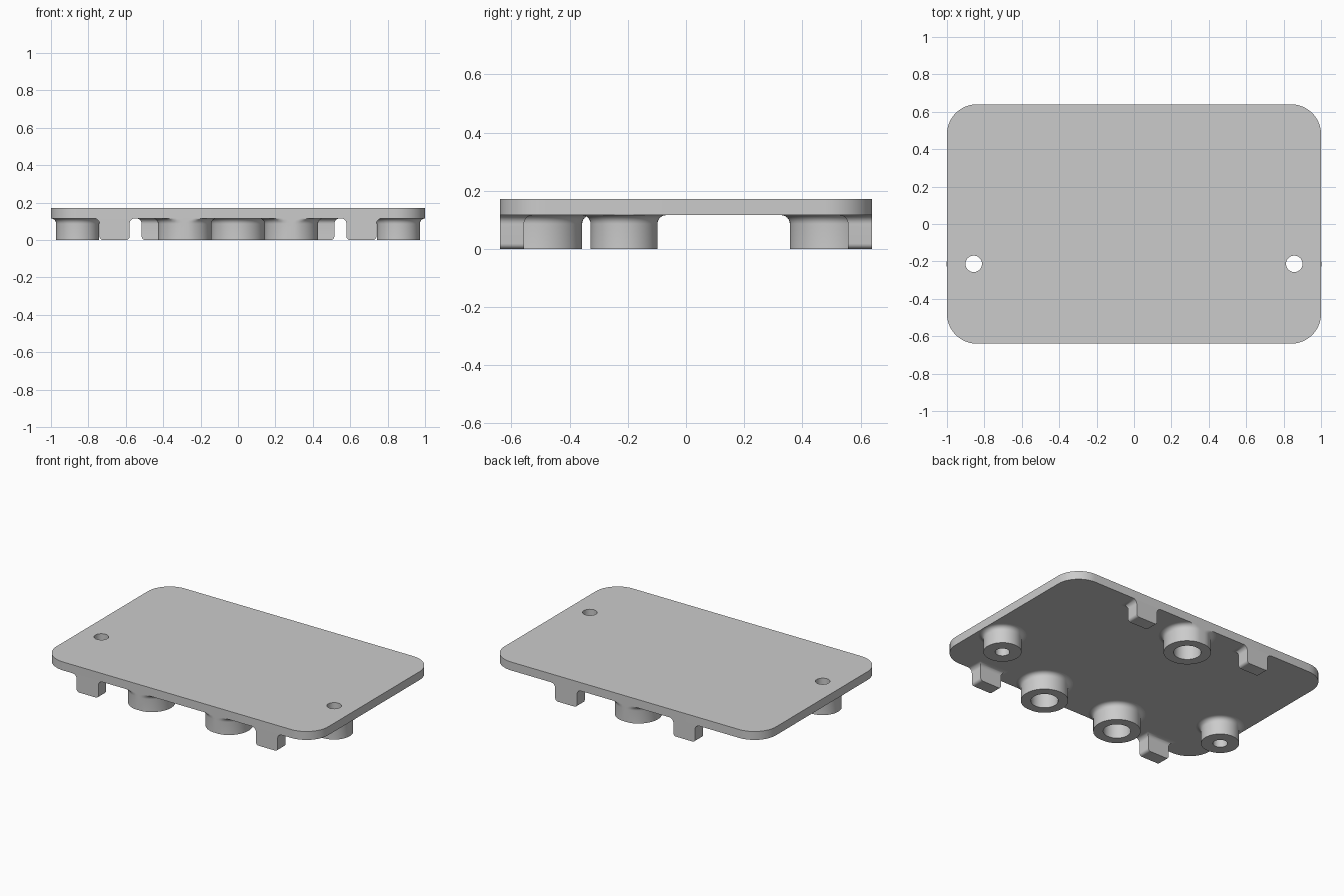
import bpy, bmesh, math
from math import sin, cos, pi

cube = bpy.data.objects.get("Cube")
if cube:
    bpy.data.objects.remove(cube, do_unlink=True)

HALF_X, HALF_Y, CORNER = 1.0, 0.64, 0.16
UNDER, TOP = 0.116, 0.172       # plate faces
FILLET, SEGS = 0.03, 48
SCREW_X, SCREW_Y, SCREW_R = 0.857, -0.213, 0.044

grey = bpy.data.materials.new("light grey")
grey.use_nodes = True
COLOUR = (0.6, 0.6, 0.6, 1)
grey.diffuse_color = COLOUR
grey.node_tree.nodes["Principled BSDF"].inputs["Base Color"].default_value = COLOUR


def finish(name, mesh):
    """Link a mesh as a shaded grey part."""
    mesh.materials.clear()
    mesh.materials.append(grey)
    ob = bpy.data.objects.new(name, mesh)
    bpy.context.collection.objects.link(ob)
    bpy.ops.object.select_all(action='DESELECT')
    ob.select_set(True)
    bpy.context.view_layer.objects.active = ob
    bpy.ops.object.shade_smooth_by_angle(angle=math.radians(35))
    return ob


def loft(name, rings, cap_start=False):
    """Skin a list of closed rings of equal length."""
    bm = bmesh.new()
    loops = [[bm.verts.new(p) for p in ring] for ring in rings]
    n = len(loops[0])
    for a, b in zip(loops, loops[1:]):
        for i in range(n):
            j = (i + 1) % n
            bm.faces.new((a[i], a[j], b[j], b[i]))
    if cap_start:
        bm.faces.new(loops[0][::-1])
    mesh = bpy.data.meshes.new(name)
    bm.to_mesh(mesh)
    bm.free()
    return finish(name, mesh)


def circle(x, y, r, z=0.0):
    return [(x + r * cos(2 * pi * i / SEGS), y + r * sin(2 * pi * i / SEGS), z)
            for i in range(SEGS)]


def fillet_steps(steps=6):
    """Outward flare and height of the fillet under the plate, rising."""
    for i in range(steps + 1):
        a = pi / 2 * i / steps
        yield FILLET * (1 - cos(a)), UNDER - FILLET + FILLET * sin(a)


# Plate: rounded rectangle with two screw holes
outline = []
for k, (sx, sy) in enumerate([(1, 1), (-1, 1), (-1, -1), (1, -1)]):
    for i in range(13):
        a = pi / 2 * (k + i / 12)
        outline.append((sx * (HALF_X - CORNER) + CORNER * cos(a),
                        sy * (HALF_Y - CORNER) + CORNER * sin(a), 0))
curve = bpy.data.curves.new("plate_outline", 'CURVE')
curve.dimensions = '2D'
curve.fill_mode = 'BOTH'
curve.extrude = (TOP - UNDER) / 2
for pts in (outline, circle(SCREW_X, SCREW_Y, SCREW_R), circle(-SCREW_X, SCREW_Y, SCREW_R)):
    spline = curve.splines.new('POLY')
    spline.points.add(len(pts) - 1)
    for p, co in zip(spline.points, pts):
        p.co = (*co, 1)
    spline.use_cyclic_u = True
helper = bpy.data.objects.new("plate_outline", curve)
bpy.context.collection.objects.link(helper)
bpy.context.view_layer.update()
plate_mesh = bpy.data.meshes.new_from_object(
    helper.evaluated_get(bpy.context.evaluated_depsgraph_get()))
bpy.data.objects.remove(helper, do_unlink=True)
bm = bmesh.new()
bm.from_mesh(plate_mesh)
bmesh.ops.remove_doubles(bm, verts=bm.verts, dist=0.0001)
bmesh.ops.recalc_face_normals(bm, faces=bm.faces)
bm.to_mesh(plate_mesh)
bm.free()
plate = finish("plate", plate_mesh)
plate.location.z = (TOP + UNDER) / 2


# Hollow bosses flaring into the plate, trimmed at its edge
def boss(name, x, y, r, bore):
    profile = [(bore, UNDER), (bore, 0), (r, 0)]
    profile += [(r + out, z) for out, z in fillet_steps()]
    rings = [[(px, max(-HALF_Y, min(HALF_Y, py)), pz)
              for px, py, pz in circle(x, y, rad, z)] for rad, z in profile]
    loft(name, rings)


for side, s in (("left", 1), ("right", -1)):
    boss(f"screw_boss_{side}", s * SCREW_X, SCREW_Y, 0.115, SCREW_R)
    boss(f"front_boss_{side}", s * 0.285, -0.5, 0.143, 0.083)
boss("back_boss", 0, 0.5, 0.143, 0.083)


# Edge tabs: flush with the plate edge, rounded below, flared above
def tab(name, x, face, half=0.08, depth=0.083, r=0.018):
    levels = [(half - r + r * sin(pi / 8 * i), depth, r - r * cos(pi / 8 * i))
              for i in range(5)]
    levels += [(half + out, depth + out, z) for out, z in fillet_steps()]
    rings = []
    for w, d, z in levels:
        outer, inner = face * HALF_Y, face * (HALF_Y - d)
        ring = [(x - w, outer, z), (x + w, outer, z), (x + w, inner, z), (x - w, inner, z)]
        rings.append(ring if face < 0 else ring[::-1])
    loft(name, rings, cap_start=True)


for side, s in (("left", 1), ("right", -1)):
    tab(f"front_tab_{side}", s * 0.66, -1)
    tab(f"back_tab_{side}", s * 0.435, 1)
